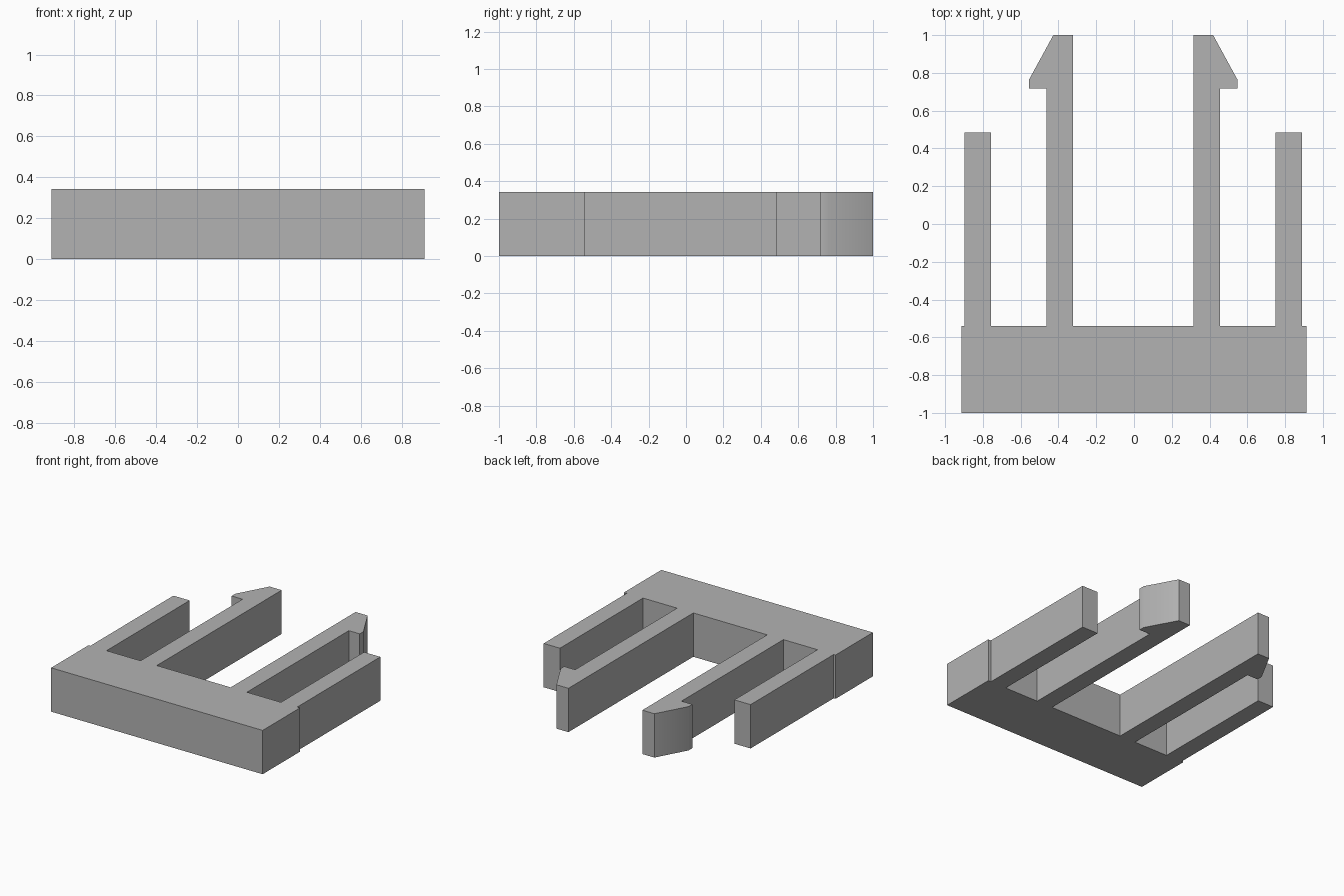
import bpy
import bmesh
import math

cube = bpy.data.objects.get("Cube")
if cube:
    bpy.data.objects.remove(cube, do_unlink=True)

HEIGHT = 0.342
BASE_HALF = 0.913      # half width of the base bar
BASE_TOP = -0.54       # rear edge of the base bar
PRONG_CENTRE = -0.004  # prongs sit a hair off the base centre

grey = bpy.data.materials.new("plain_grey")
grey.use_nodes = True
grey.diffuse_color = (0.45, 0.45, 0.45, 1)
grey.node_tree.nodes["Principled BSDF"].inputs["Base Color"].default_value = (0.45, 0.45, 0.45, 1)

# Half outline of the prongs: outer guide prong, then barbed inner arm
prong_half = [
    (0.893, BASE_TOP), (0.893, 0.485), (0.753, 0.485), (0.753, BASE_TOP),
    (0.459, BASE_TOP), (0.459, 0.717), (0.553, 0.717), (0.553, 0.762),
    (0.423, 1.0), (0.319, 1.0), (0.319, BASE_TOP),
]


def half_outline(side):
    """Base corners and prongs for one side, running from front to centre."""
    base = [(side * BASE_HALF, -1.0), (side * BASE_HALF, BASE_TOP)]
    return base + [(PRONG_CENTRE + side * x, y) for x, y in prong_half]


def extrude_outline(name, outline, height):
    bm = bmesh.new()
    face = bm.faces.new([bm.verts.new((x, y, 0)) for x, y in outline])
    result = bmesh.ops.extrude_face_region(bm, geom=[face])
    top = [v for v in result["geom"] if isinstance(v, bmesh.types.BMVert)]
    bmesh.ops.translate(bm, verts=top, vec=(0, 0, height))
    bmesh.ops.recalc_face_normals(bm, faces=bm.faces)
    mesh = bpy.data.meshes.new(name)
    bm.to_mesh(mesh)
    bm.free()
    mesh.materials.append(grey)
    obj = bpy.data.objects.new(name, mesh)
    bpy.context.collection.objects.link(obj)
    return obj


# One-piece clip: base bar, two guide prongs and two barbed arms
outline = half_outline(1) + half_outline(-1)[::-1]
clip = extrude_outline("buckle_clip", outline, HEIGHT)

# Soften only the shallow bend on the barbs
bpy.ops.object.select_all(action="DESELECT")
clip.select_set(True)
bpy.context.view_layer.objects.active = clip
bpy.ops.object.shade_smooth_by_angle(angle=math.radians(30))
